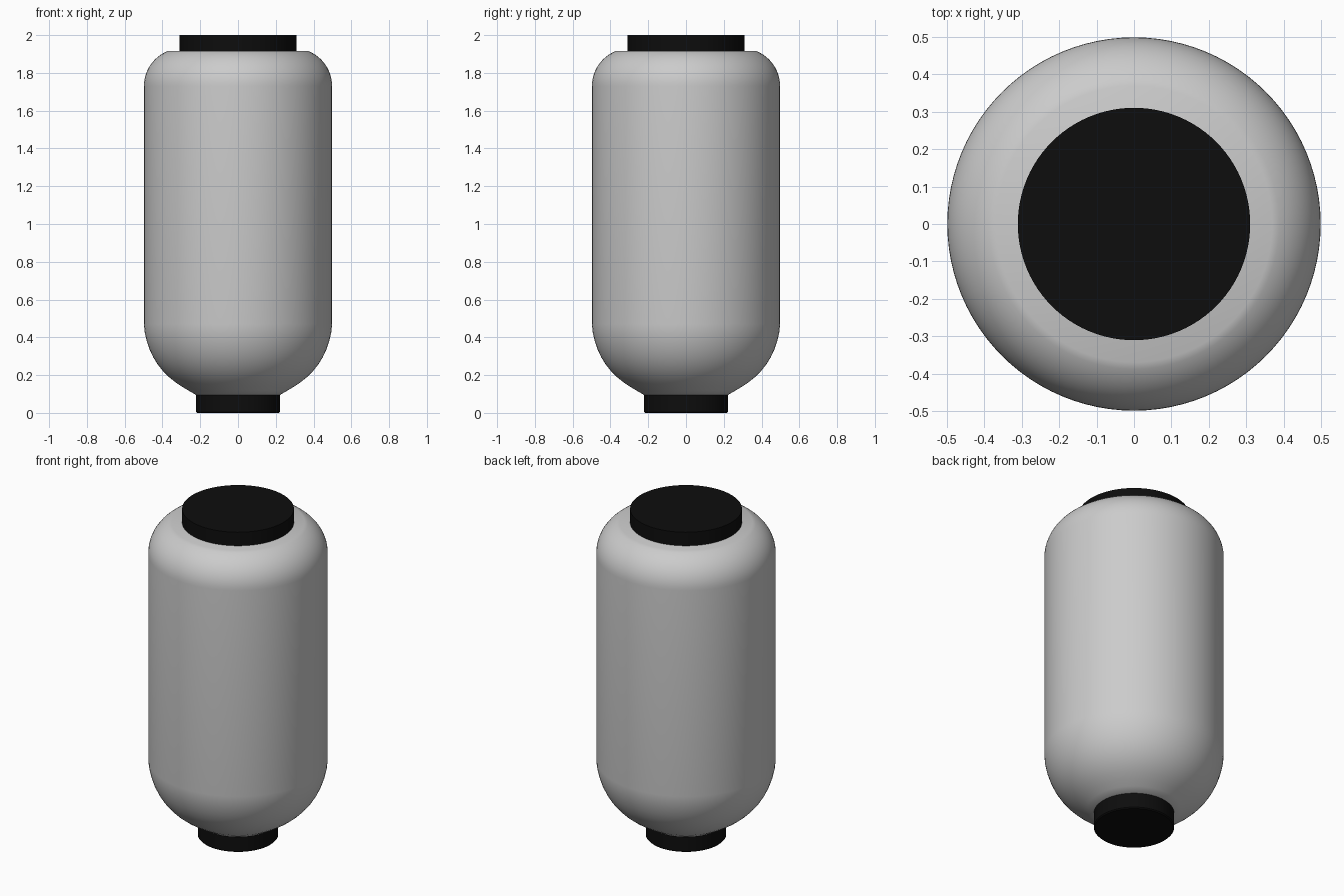
import bpy, bmesh, math

if "Cube" in bpy.data.objects:
    bpy.data.objects.remove(bpy.data.objects["Cube"])

SEGMENTS = 96


def lathe(name, profile, material=None, angle=30):
    """Revolve (radius, height) points around z; ends are capped."""
    bm = bmesh.new()
    rings = []
    for r, z in profile:
        rings.append([bm.verts.new((r * math.cos(2 * math.pi * i / SEGMENTS),
                                    r * math.sin(2 * math.pi * i / SEGMENTS), z))
                      for i in range(SEGMENTS)])
    for low, high in zip(rings, rings[1:]):
        for i in range(SEGMENTS):
            j = (i + 1) % SEGMENTS
            bm.faces.new((low[i], low[j], high[j], high[i]))
    bm.faces.new(rings[0][::-1])
    bm.faces.new(rings[-1])
    mesh = bpy.data.meshes.new(name)
    bm.to_mesh(mesh)
    bm.free()
    obj = bpy.data.objects.new(name, mesh)
    bpy.context.collection.objects.link(obj)
    if material:
        mesh.materials.append(material)
    bpy.ops.object.select_all(action='DESELECT')
    obj.select_set(True)
    bpy.context.view_layer.objects.active = obj
    bpy.ops.object.shade_smooth_by_angle(angle=math.radians(angle))
    return obj


black = bpy.data.materials.new("black")
black.diffuse_color = (0.004, 0.004, 0.004, 1)
black.use_nodes = True
black.node_tree.nodes["Principled BSDF"].inputs["Base Color"].default_value = black.diffuse_color

# Body: tapered base, straight wall, rounded shoulder cut flat on top
base = [(0.222, 0.095), (0.262, 0.118), (0.30, 0.141), (0.335, 0.165),
        (0.367, 0.191), (0.397, 0.221), (0.425, 0.256), (0.449, 0.295),
        (0.469, 0.338), (0.484, 0.383), (0.494, 0.428), (0.498, 0.47)]
end = math.asin(0.187 / 0.2)
shoulder = [(0.298 + 0.2 * math.cos(end * k / 12),
             1.73 + 0.2 * math.sin(end * k / 12)) for k in range(13)]
lathe("lantern_body", base + shoulder, angle=35)

# Black caps
lathe("top_cap", [(0.31, 1.917), (0.31, 2.0)], black)
lathe("bottom_cap", [(0.217, 0.0), (0.223, 0.006), (0.223, 0.095)], black)
